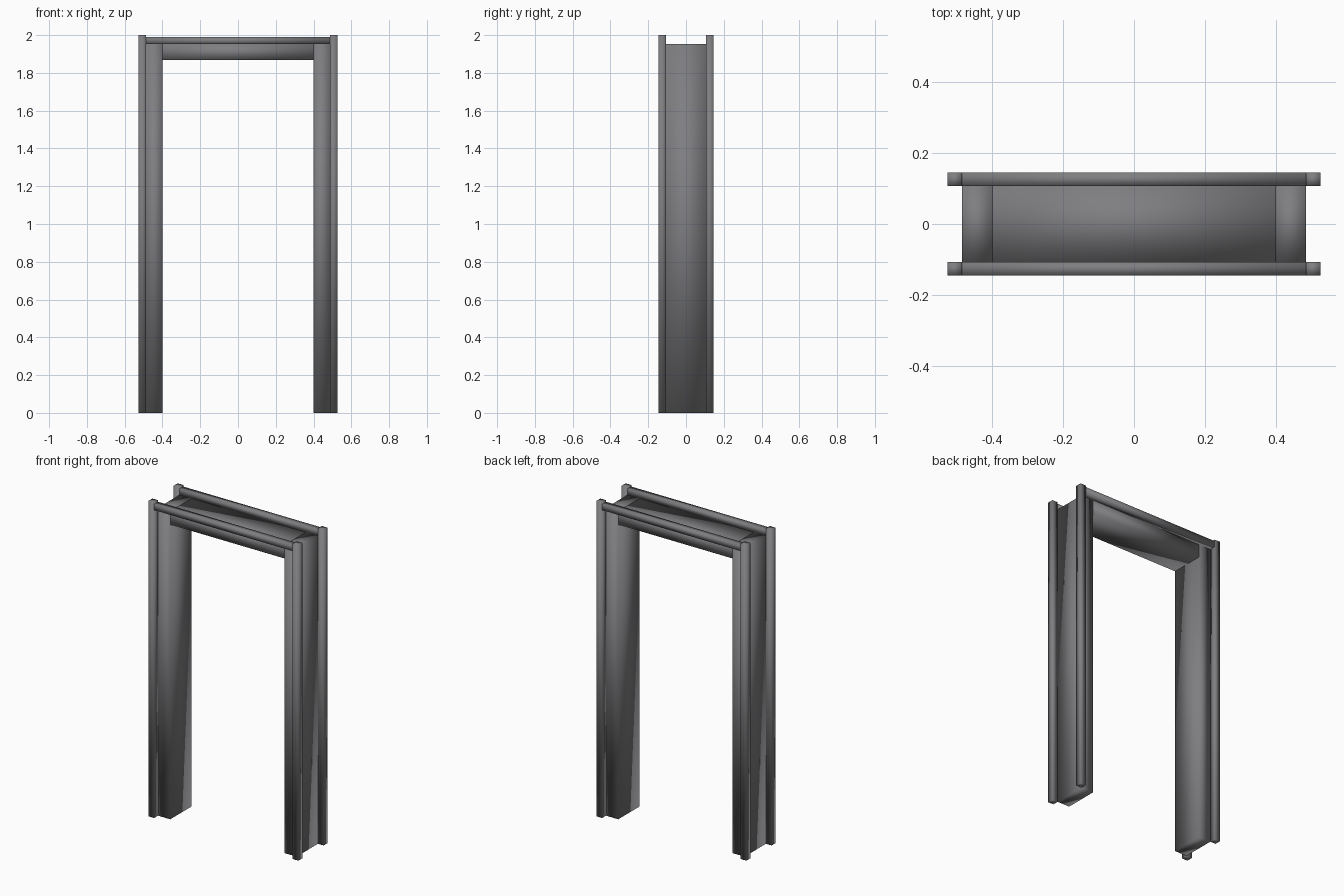
import bpy
import bmesh
from mathutils import Matrix, Vector

cube = bpy.data.objects.get("Cube")
if cube:
    bpy.data.objects.remove(cube, do_unlink=True)

# Single dark metal grey for the whole frame
GREY = (0.21, 0.21, 0.22, 1.0)
mat = bpy.data.materials.new("dark_grey")
mat.use_nodes = True
mat.diffuse_color = GREY
mat.node_tree.nodes["Principled BSDF"].inputs["Base Color"].default_value = GREY


def box(name, low, high):
    """Box between two opposite corners, softly shaded over its edges."""
    low, high = Vector(low), Vector(high)
    bm = bmesh.new()
    bmesh.ops.create_cube(bm, size=1.0, matrix=Matrix.Diagonal((*(high - low), 1)))
    for face in bm.faces:
        face.smooth = True
    mesh = bpy.data.meshes.new(name)
    bm.to_mesh(mesh)
    bm.free()
    mesh.materials.append(mat)
    obj = bpy.data.objects.new(name, mesh)
    obj.location = (low + high) / 2
    bpy.context.collection.objects.link(obj)
    return obj


INNER_X, OUTER_X, POST_X = 0.40, 0.486, 0.526   # opening, jamb, trim
JAMB_Y, TRIM_Y = 0.107, 0.146
LINTEL_Z, JAMB_TOP, RAIL_TOP, TOP = 1.868, 1.952, 1.99, 2.0


def span(side, near, far):
    """Ordered interval on the chosen side of the centre."""
    return sorted((side * near, side * far))


# Lintel across the opening
box("lintel", (-INNER_X, -JAMB_Y, LINTEL_Z), (INNER_X, JAMB_Y, JAMB_TOP))

# Jambs and the trim posts at their outer corners
for x_name, sx in (("left", 1), ("right", -1)):
    x0, x1 = span(sx, INNER_X, OUTER_X)
    box(f"{x_name}_jamb", (x0, -JAMB_Y, 0), (x1, JAMB_Y, JAMB_TOP))
    x0, x1 = span(sx, OUTER_X, POST_X)
    for y_name, sy in (("front", -1), ("back", 1)):
        y0, y1 = span(sy, JAMB_Y, TRIM_Y)
        box(f"{y_name}_{x_name}_post", (x0, y0, 0), (x1, y1, TOP))

# Trim rails joining the posts above the lintel
for y_name, sy in (("front", -1), ("back", 1)):
    y0, y1 = span(sy, JAMB_Y, TRIM_Y)
    box(f"{y_name}_rail", (-OUTER_X, y0, JAMB_TOP), (OUTER_X, y1, RAIL_TOP))
